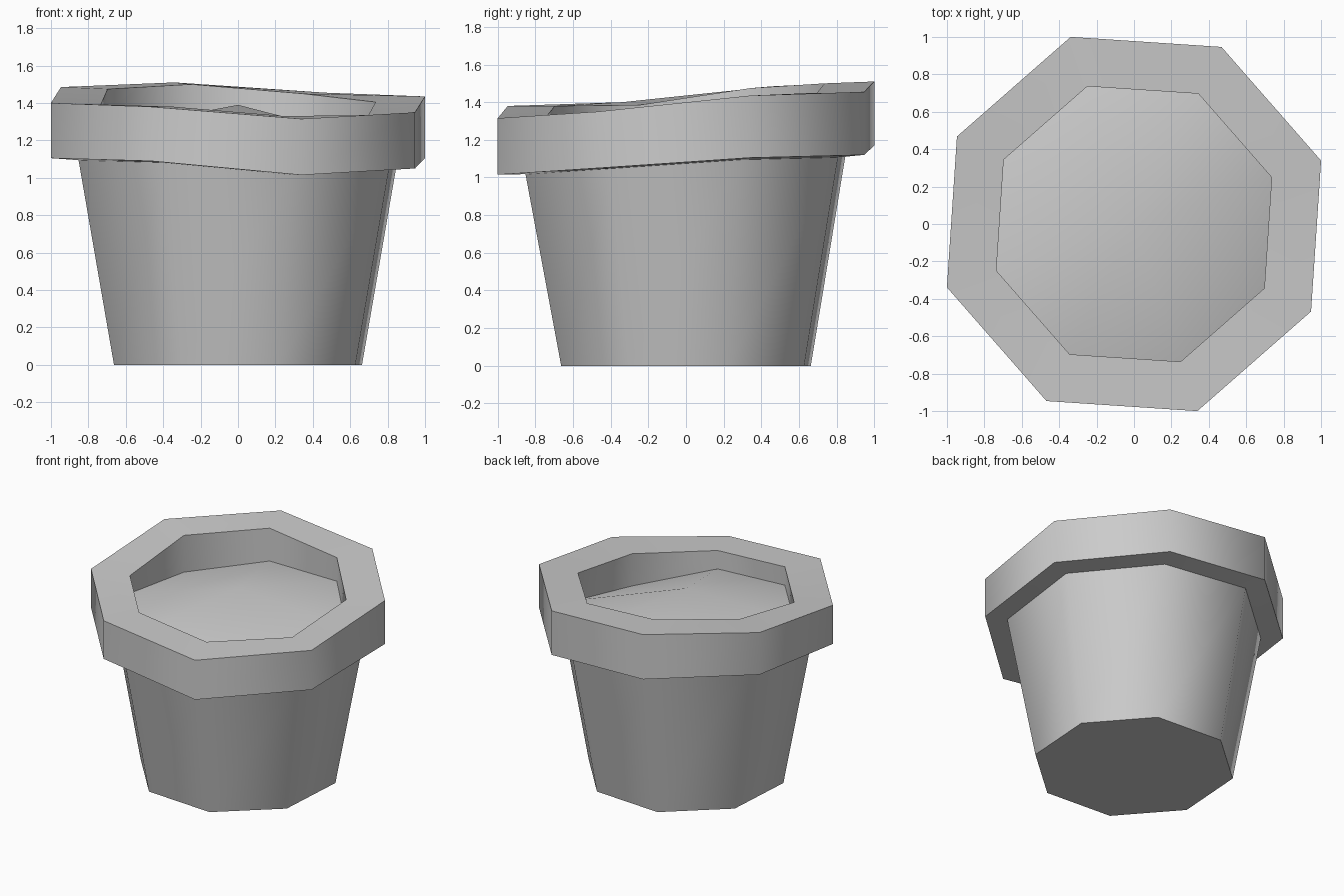
import bpy
import bmesh
from math import cos, sin, radians

cube = bpy.data.objects.get("Cube")
if cube:
    bpy.data.objects.remove(cube, do_unlink=True)

SIDES = 8
TURN = radians(18.7)

grey = bpy.data.materials.new("plain_grey")
grey.use_nodes = True
grey.diffuse_color = (0.6, 0.6, 0.6, 1)
grey.node_tree.nodes["Principled BSDF"].inputs["Base Color"].default_value = (0.6, 0.6, 0.6, 1)


def ring(bm, radius, heights):
    """Octagon of vertices with its own height at every corner."""
    verts = []
    for i, z in enumerate(heights):
        a = TURN + radians(360 / SIDES) * i
        verts.append(bm.verts.new((radius * cos(a), radius * sin(a), z)))
    return verts


def bridge(bm, low, high):
    for i in range(SIDES):
        j = (i + 1) % SIDES
        bm.faces.new((low[i], low[j], high[j], high[i]))


def finish(bm, name):
    mesh = bpy.data.meshes.new(name)
    bm.to_mesh(mesh)
    bm.free()
    obj = bpy.data.objects.new(name, mesh)
    bpy.context.collection.objects.link(obj)
    mesh.materials.append(grey)
    bpy.ops.object.select_all(action='DESELECT')
    obj.select_set(True)
    bpy.context.view_layer.objects.active = obj
    bpy.ops.object.shade_smooth_by_angle(angle=radians(50))


# Wavy heights, counter-clockwise from the +x corner
rim_top = [1.435, 1.455, 1.51, 1.485, 1.40, 1.38, 1.315, 1.35]
rim_low = [1.105, 1.12, 1.17, 1.165, 1.105, 1.09, 1.015, 1.05]
lip_top = [1.405, 1.45, 1.50, 1.475, 1.385, 1.38, 1.33, 1.335]
soil_edge = [1.20, 1.27, 1.25, 1.195, 1.25, 1.24, 1.19, 1.09]
neck = [1.1 + (z - 1.1) * 0.85 - 0.01 for z in rim_low]

# Tapered body with a closed base
bm = bmesh.new()
base = ring(bm, 0.70, [0] * SIDES)
bridge(bm, base, ring(bm, 0.90, neck))
bm.faces.new(base[::-1])
finish(bm, "pot_body")

# Overhanging rim: underside, outer band, top lip, inner wall
bm = bmesh.new()
loops = [ring(bm, r, z) for r, z in (
    (0.90, neck), (1.056, rim_low), (1.056, rim_top), (0.777, lip_top), (0.777, soil_edge))]
for low, high in zip(loops, loops[1:]):
    bridge(bm, low, high)
finish(bm, "pot_rim")

# Domed soil
bm = bmesh.new()
edge = ring(bm, 0.777, soil_edge)
peak = bm.verts.new((0, 0, 1.39))
for i in range(SIDES):
    bm.faces.new((edge[i], edge[(i + 1) % SIDES], peak))
finish(bm, "soil")
